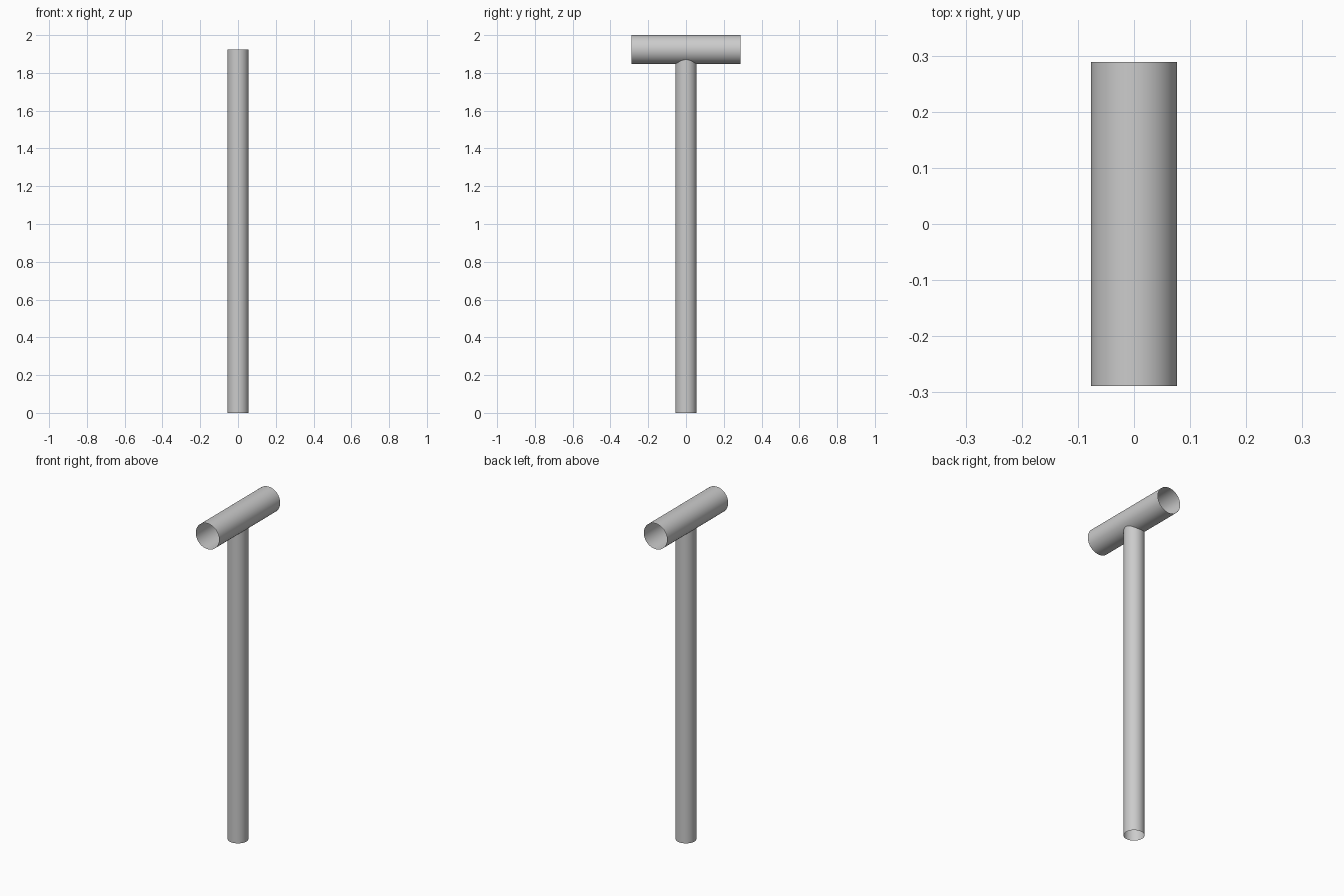
import bpy, math

if "Cube" in bpy.data.objects:
    bpy.data.objects.remove(bpy.data.objects["Cube"])

def open_tube(name, radius, length, location, rotation=(0, 0, 0)):
    bpy.ops.mesh.primitive_cylinder_add(vertices=48, radius=radius, depth=length,
                                        end_fill_type='NOTHING',
                                        location=location, rotation=rotation)
    obj = bpy.context.object
    obj.name = name
    bpy.ops.object.shade_smooth_by_angle()
    return obj

HEAD_R = 0.077
AXIS_Z = 2.0 - HEAD_R

# Upright shaft, open at both ends, reaching the axis of the crosspiece
open_tube("shaft", 0.056, AXIS_Z, (0, 0, AXIS_Z / 2))

# Hollow crosspiece running front to back
open_tube("crosspiece", HEAD_R, 0.578, (0, 0, AXIS_Z), (math.pi / 2, 0, 0))
